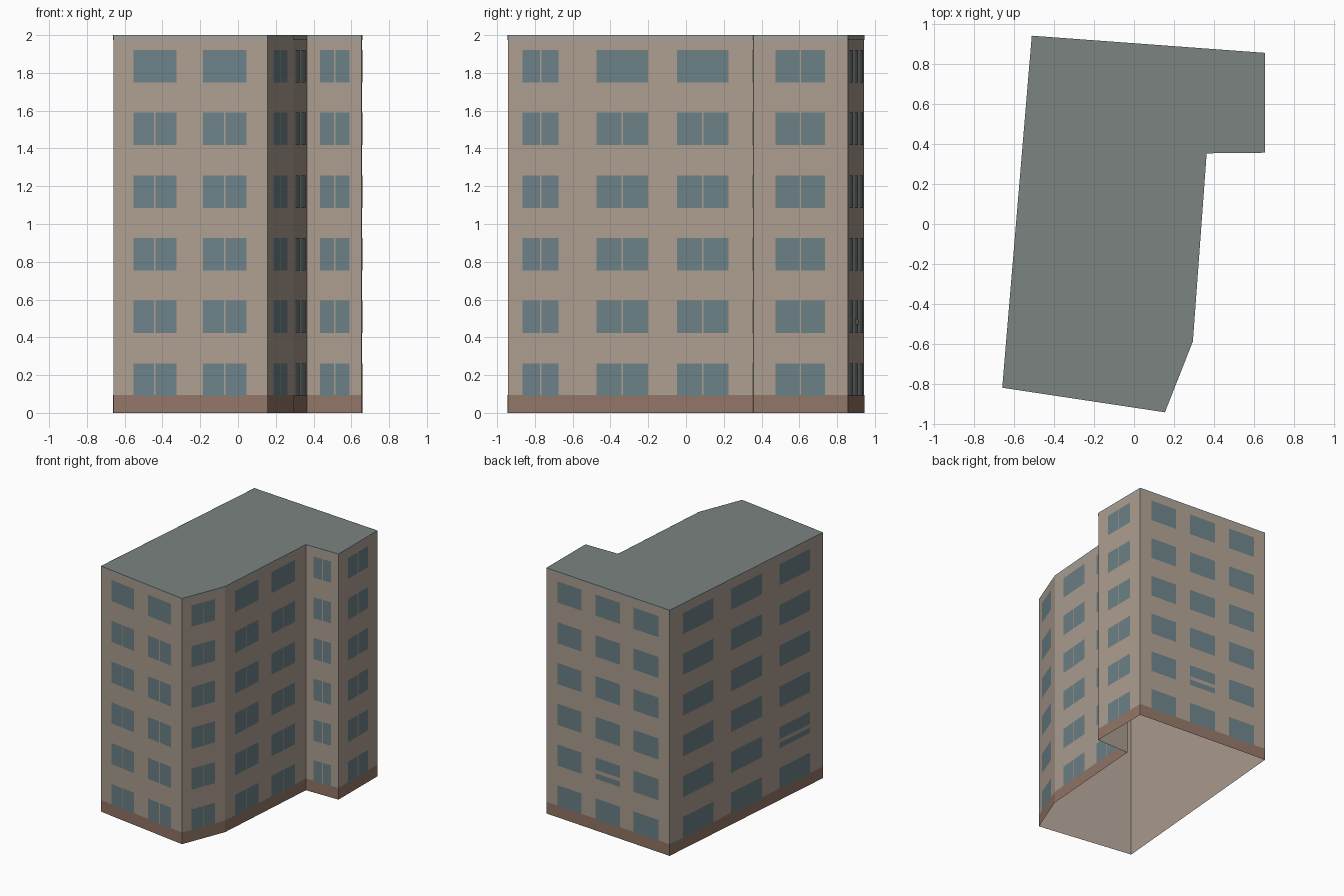
import bpy, bmesh
from mathutils import Vector

if "Cube" in bpy.data.objects:
    bpy.data.objects.remove(bpy.data.objects["Cube"])

# Footprint corners, counter-clockwise from the front left
FOOT = [(-0.66, -0.82), (0.155, -0.943), (0.295, -0.588), (0.364, 0.354),
        (0.655, 0.357), (0.657, 0.857), (-0.512, 0.943)]
HEIGHT, FLOORS, STOREY = 2.0, 6, 0.332
SILL, HEAD = 0.09, 0.262

# Window spans along each wall (0..1), and which floors have split panes
WINDOWS = [
    ([(0.13, 0.412), (0.583, 0.865)], 5),
    ([(0.22, 0.76)], 6),
    ([(0.122, 0.41), (0.575, 0.863)], 5),
    ([(0.24, 0.78)], 6),
    ([(0.235, 0.757)], 6),
    ([(0.09, 0.285), (0.40, 0.60), (0.71, 0.91)], 0),
    ([(0.085, 0.285), (0.40, 0.60), (0.715, 0.915)], 0),
]
# Windows with a slipped blind: (wall, column, floor)
BLINDS = {(5, 1, 1), (6, 2, 1)}


def material(name, rgb):
    m = bpy.data.materials.new(name)
    m.diffuse_color = (*rgb, 1)
    m.use_nodes = True
    m.node_tree.nodes["Principled BSDF"].inputs["Base Color"].default_value = m.diffuse_color
    return m


def finish(name, bm, mat):
    mesh = bpy.data.meshes.new(name)
    bm.to_mesh(mesh)
    bm.free()
    mesh.materials.append(mat)
    bpy.context.collection.objects.link(bpy.data.objects.new(name, mesh))


def wall_quad(bm, wall, t0, t1, z0, z1, out=0.0):
    """Rectangle lying on a wall, pushed outward by `out`."""
    a = Vector((*FOOT[wall], 0))
    b = Vector((*FOOT[(wall + 1) % len(FOOT)], 0))
    d = b - a
    n = Vector((d.y, -d.x, 0)).normalized() * out
    pts = [(t0, z0), (t1, z0), (t1, z1), (t0, z1)]
    bm.faces.new([bm.verts.new(a + d * t + n + Vector((0, 0, z))) for t, z in pts])


def band(name, z0, z1, mat, out):
    bm = bmesh.new()
    for w in range(len(FOOT)):
        wall_quad(bm, w, 0, 1, z0, z1, out)
    bmesh.ops.remove_doubles(bm, verts=bm.verts, dist=1e-5)
    finish(name, bm, mat)


wall_mat = material("wall_plaster", (0.42, 0.345, 0.285))
plinth_mat = material("plinth_brown", (0.29, 0.18, 0.135))
trim_mat = material("roof_trim", (0.37, 0.36, 0.33))
roof_mat = material("roof_grey", (0.20, 0.23, 0.22))
glass_mat = material("window_glass", (0.15, 0.22, 0.245))

# Outer walls, open underneath
band("walls", 0, HEIGHT, wall_mat, 0)

# Flat roof
bm = bmesh.new()
bm.faces.new([bm.verts.new((x, y, HEIGHT)) for x, y in FOOT])
finish("roof", bm, roof_mat)

# Plinth and top trim
band("plinth", 0, 0.095, plinth_mat, 0.001)
band("top_trim", 1.975, HEIGHT, trim_mat, 0.001)

# Window panes, split in two where there is a mullion
glass = bmesh.new()
blind = bmesh.new()
for wall, (spans, split_floors) in enumerate(WINDOWS):
    length = (Vector(FOOT[(wall + 1) % len(FOOT)]) - Vector(FOOT[wall])).length
    gap = 0.004 / length
    for col, (t0, t1) in enumerate(spans):
        for floor in range(FLOORS):
            z0, z1 = SILL + floor * STOREY, HEAD + floor * STOREY
            mid = (t0 + t1) / 2
            panes = [(t0, mid - gap), (mid + gap, t1)] if floor < split_floors else [(t0, t1)]
            for p0, p1 in panes:
                wall_quad(glass, wall, p0, p1, z0, z1, 0.002)
            if (wall, col, floor) in BLINDS:
                wall_quad(blind, wall, t0, t1, z0 + 0.045, z0 + 0.075, 0.004)
finish("windows", glass, glass_mat)
finish("blinds", blind, wall_mat)
